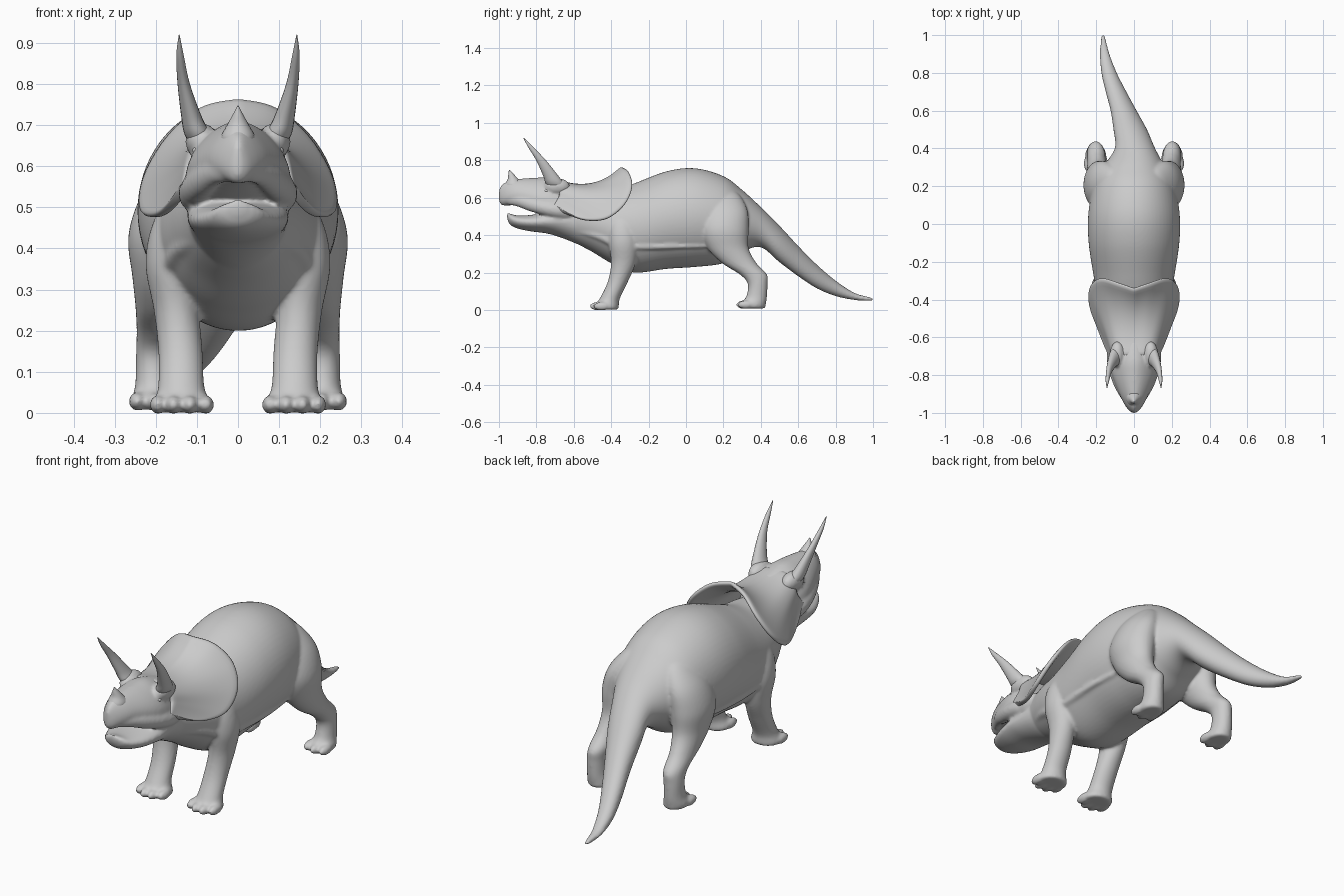
import bpy, bmesh
from math import sin, cos, pi
from mathutils import Matrix, Vector


def spline(pts, steps):
    """Catmull-Rom interpolation of equal-length tuples."""
    p = [Vector(q) for q in pts]
    out = []
    for i in range(len(p) - 1):
        a, b, c, d = p[max(i - 1, 0)], p[i], p[i + 1], p[min(i + 2, len(p) - 1)]
        for s in range(steps):
            t = s / steps
            out.append(0.5 * (2 * b + (c - a) * t + (2 * a - 5 * b + 4 * c - d) * t * t
                              + (3 * b - a - 3 * c + d) * t ** 3))
    return out + [p[-1]]


def finish(name, bm, mirror=False):
    if mirror:
        copy = bmesh.ops.duplicate(bm, geom=bm.verts[:] + bm.edges[:] + bm.faces[:])["geom"]
        for v in copy:
            if isinstance(v, bmesh.types.BMVert):
                v.co.x *= -1
        bmesh.ops.remove_doubles(bm, verts=bm.verts, dist=0.0002)
    bmesh.ops.recalc_face_normals(bm, faces=bm.faces)
    mesh = bpy.data.meshes.new(name)
    bm.to_mesh(mesh)
    bm.free()
    for f in mesh.polygons:
        f.use_smooth = True
    ob = bpy.data.objects.new(name, mesh)
    bpy.context.collection.objects.link(ob)
    return ob


def loft(name, axis, stations, mirror=False, taper=0.0, segs=32, steps=5):
    """Skin ellipses (position, x centre, other centre, x radius, other radius) along y or z."""
    bm = bmesh.new()
    rings = []
    for pos, xc, c, rx, rv in spline(stations, steps):
        ring = []
        for k in range(segs):
            a = 2 * pi * k / segs
            x, v = xc + rx * cos(a) * (1 - taper * sin(a)), c + rv * sin(a)
            ring.append(bm.verts.new((x, pos, v) if axis == 'y' else (x, v, pos)))
        rings.append(ring)
    for r, q in zip(rings, rings[1:]):
        for k in range(segs):
            bm.faces.new((r[k], r[k - 1], q[k - 1], q[k]))
    bm.faces.new(rings[0])
    bm.faces.new(rings[-1])
    return finish(name, bm, mirror)


def span(rows):
    """Convert (y, x centre, half width, bottom, top) to loft stations."""
    return [(y, x, (b + t) / 2, w, (t - b) / 2) for y, x, w, b, t in rows]


def blobs(name, items):
    """Mirrored ellipsoids given as (centre, radii)."""
    bm = bmesh.new()
    for c, r in items:
        m = Matrix.Translation(c) @ Matrix.Diagonal((*r, 1))
        bmesh.ops.create_uvsphere(bm, u_segments=20, v_segments=12, radius=1, matrix=m)
    return finish(name, bm, True)


# Neck, trunk and tail in one flowing skin
body = loft("body", 'y', span([
    (-0.72, 0, .08, .45, .60), (-0.6, 0, .12, .365, .61), (-0.5, 0, .158, .31, .62),
    (-0.4, 0, .19, .25, .63), (-0.28, 0, .213, .20, .675), (-0.1, 0, .24, .22, .742),
    (0.05, 0, .242, .23, .757), (0.2, 0, .215, .25, .715), (0.3, 0, .165, .31, .642),
    (0.4, .005, .107, .335, .55), (0.5, -.02, .089, .255, .45), (0.6, -.055, .069, .18, .342),
    (0.7, -.095, .055, .115, .242), (0.8, -.132, .041, .074, .157),
    (0.9, -.155, .026, .053, .092), (0.985, -.163, .012, .048, .068),
    (1.003, -.164, .004, .053, .062)]), segs=64, steps=8)
skin = [body]

# Skull with beak: narrow on top, broad at the lips
skin.append(loft("upper_head", 'y', span([
    (-1.0, 0, .008, .58, .645), (-0.985, 0, .028, .56, .668), (-0.95, 0, .052, .558, .69),
    (-0.9, 0, .075, .558, .70), (-0.8, 0, .112, .52, .707),
    (-0.72, 0, .124, .485, .707), (-0.62, 0, .115, .45, .68)]), taper=0.27))

# Upper lip running from the beak to the mouth corner
skin.append(loft("upper_lip", 'y', [
    (-.95, .03, .59, .02, .028), (-.9, .058, .582, .025, .03), (-.84, .083, .565, .03, .036),
    (-.76, .104, .545, .034, .038), (-.68, .112, .53, .032, .038), (-.62, .105, .52, .02, .025)],
    mirror=True, segs=20))

# Lower jaw and throat
skin.append(loft("lower_jaw", 'y', span([
    (-0.957, 0, .012, .49, .52), (-0.94, 0, .05, .455, .515), (-0.9, 0, .08, .435, .505),
    (-0.83, 0, .108, .42, .508), (-0.74, 0, .122, .408, .525), (-0.65, 0, .12, .38, .55),
    (-0.53, 0, .118, .33, .56)]), taper=-0.14))

# Horn roots and cheeks
skin.append(blobs("horn_root_and_cheek", [((.088, -.69, .66), (.04, .07, .045)),
                                          ((.11, -.65, .54), (.032, .075, .05))]))

# Legs, skinned upward from the sole
skin.append(loft("front_leg", 'z', [
    (0.002, .135, -.42, .066, .06), (.02, .135, -.425, .072, .066), (.06, .138, -.408, .057, .054),
    (.15, .14, -.365, .054, .054), (.25, .15, -.335, .055, .066), (.36, .163, -.335, .062, .078),
    (.46, .158, -.34, .05, .07), (.54, .13, -.34, .03, .04)], mirror=True))
skin.append(loft("hind_leg", 'z', [
    (0.008, .20, .36, .052, .064), (.03, .203, .357, .056, .07), (.07, .205, .377, .045, .056),
    (.14, .205, .383, .043, .053), (.19, .20, .36, .047, .073), (.25, .195, .285, .054, .092),
    (.33, .187, .225, .07, .11), (.43, .18, .205, .087, .13), (.53, .155, .21, .08, .12),
    (.61, .115, .21, .055, .08), (.65, .09, .21, .02, .03)], mirror=True))

# Toes
skin.append(blobs("toes", [((x, y, .02), (.02, .046, .023)) for x, y in
                           [(.078, -.45), (.117, -.47), (.157, -.47), (.195, -.45)]]
                  + [((x, y, .028), (.021, .045, .023)) for x, y in
                     [(.16, .325), (.203, .312), (.245, .32)]]))

# Skin fold along the lower flank
skin.append(loft("flank_fold", 'y', [
    (-.60, .088, .425, .012, .012), (-.48, .138, .40, .022, .024), (-.36, .17, .35, .022, .024),
    (-.2, .189, .34, .02, .02), (-.05, .198, .342, .016, .016), (.1, .192, .34, .008, .008)],
    mirror=True, segs=16))

# Fuse the fleshy parts and soften the seams
with bpy.context.temp_override(active_object=body, object=body, selected_objects=skin,
                               selected_editable_objects=skin):
    bpy.ops.object.join()
fuse = body.modifiers.new("Fuse", 'REMESH')
fuse.mode, fuse.voxel_size, fuse.use_smooth_shade = 'VOXEL', 0.0075, True
soften = body.modifiers.new("Soften", 'SMOOTH')
soften.factor, soften.iterations = 0.5, 7

# Horns
loft("brow_horns", 'z', [
    (.65, .085, -.685, .03, .05), (.68, .099, -.703, .032, .049), (.72, .113, -.725, .025, .04),
    (.80, .132, -.775, .015, .026), (.87, .141, -.83, .009, .014), (.92, .143, -.868, .001, .002)],
    mirror=True, segs=20)
loft("nose_horn", 'z', [
    (.64, 0, -.915, .035, .05), (.67, 0, -.917, .042, .05), (.70, 0, -.925, .027, .028),
    (.725, 0, -.935, .013, .015), (.748, 0, -.945, .001, .002)], segs=20)

# Eyes
blobs("eyes", [((.099, -.745, .638), (.012, .015, .010))])

# Bony frill: surface flaring from the back of the skull to a curved rim
inner = [(0, -.70, .69), (.05, -.70, .685), (.08, -.69, .67), (.105, -.68, .64),
         (.114, -.68, .61), (.118, -.69, .59), (.122, -.70, .57), (.125, -.705, .555)]
sag = [(0, -.48, .61), (.06, -.48, .61), (.12, -.48, .60), (.15, -.50, .58),
       (.155, -.54, .55), (.15, -.59, .535), (.14, -.65, .535), (.128, -.695, .55)]
rim = [(0, -.34, .763), (.09, -.308, .742), (.175, -.285, .665), (.23, -.325, .565),
       (.235, -.42, .488), (.195, -.53, .478), (.16, -.62, .507), (.135, -.69, .545)]
bm = bmesh.new()
cols = []
for a, b, c in zip(spline(inner, 4), spline(sag, 4), spline(rim, 4)):
    cols.append([bm.verts.new((1 - t) ** 2 * a + 2 * t * (1 - t) * b + t * t * c)
                 for t in [i / 10 for i in range(11)]])
for p, q in zip(cols, cols[1:]):
    for i in range(10):
        bm.faces.new((p[i], p[i + 1], q[i + 1], q[i]))
frill = finish("neck_frill", bm, mirror=True)
solid = frill.modifiers.new("Thickness", 'SOLIDIFY')
solid.thickness, solid.offset = 0.022, 0
frill.modifiers.new("Smooth", 'SUBSURF').levels = 1
